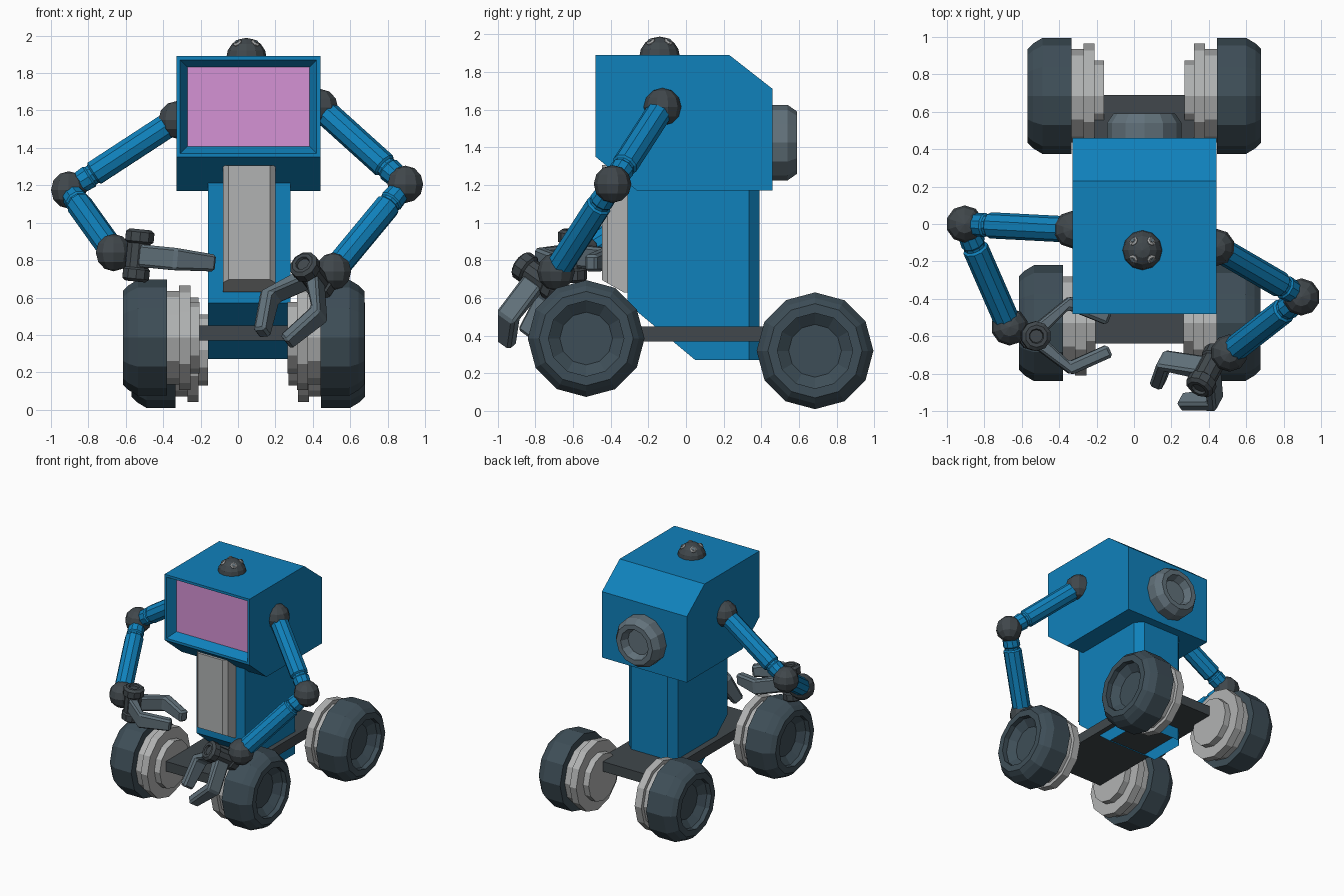
import bpy, bmesh, math
from mathutils import Vector, Matrix

if "Cube" in bpy.data.objects:
    bpy.data.objects.remove(bpy.data.objects["Cube"])


def material(name, rgb):
    m = bpy.data.materials.new(name)
    m.use_nodes = True
    m.diffuse_color = (*rgb, 1)
    m.node_tree.nodes["Principled BSDF"].inputs["Base Color"].default_value = (*rgb, 1)
    return m


BLUE = material("blue paint", (0.005, 0.22, 0.5))
PINK = material("pink screen", (0.66, 0.29, 0.66))
GREY = material("light grey metal", (0.44, 0.45, 0.45))
SLATE = material("slate metal", (0.12, 0.165, 0.195))
RUBBER = material("dark rubber", (0.048, 0.076, 0.096))
CHARCOAL = material("charcoal", (0.052, 0.064, 0.072))


def finish(bm, name, *mats):
    mesh = bpy.data.meshes.new(name)
    bm.to_mesh(mesh)
    bm.free()
    for m in mats:
        mesh.materials.append(m)
    ob = bpy.data.objects.new(name, mesh)
    bpy.context.collection.objects.link(ob)
    return ob


def prism(profile, x0, x1):
    """Side profile of (y, z) points extruded across x."""
    bm = bmesh.new()
    face = bm.faces.new([bm.verts.new((x0, y, z)) for y, z in profile])
    out = bmesh.ops.extrude_face_region(bm, geom=[face])["geom"]
    bmesh.ops.translate(bm, vec=(x1 - x0, 0, 0),
                        verts=[v for v in out if isinstance(v, bmesh.types.BMVert)])
    bmesh.ops.recalc_face_normals(bm, faces=bm.faces)
    return bm


def bevel_upright(bm, y, size):
    """Chamfer the upright edges lying at the given y."""
    edges = [e for e in bm.edges if all(abs(v.co.y - y) < 1e-4 for v in e.verts)
             and abs(e.verts[0].co.z - e.verts[1].co.z) > 0.1]
    bmesh.ops.bevel(bm, geom=edges, offset=size, segments=1, affect='EDGES')


def lathe(name, origin, axis, profile, mat, segs=12):
    """Revolve (distance, radius) points about an axis."""
    bm = bmesh.new()
    rings = []
    for t, r in profile:
        rings.append([bm.verts.new((r * math.cos(a), r * math.sin(a), t))
                      for a in (2 * math.pi * i / segs for i in range(segs))])
    for a, b in zip(rings, rings[1:]):
        for i in range(segs):
            j = (i + 1) % segs
            bm.faces.new((a[i], a[j], b[j], b[i]))
    bm.faces.new(rings[0])
    bm.faces.new(rings[-1])
    bmesh.ops.recalc_face_normals(bm, faces=bm.faces)
    rot = Vector(axis).to_track_quat('Z', 'Y').to_matrix().to_4x4()
    bm.transform(Matrix.Translation(origin) @ rot)
    return finish(bm, name, mat)


def ball(name, centre, radius, mat, segs=10, rings=6):
    bm = bmesh.new()
    bmesh.ops.create_uvsphere(bm, u_segments=segs, v_segments=rings, radius=radius,
                              matrix=Matrix.Translation(centre))
    return finish(bm, name, mat)


# Head with a sunken screen
bm = prism([(-.48, 1.35), (-.26, 1.17), (.46, 1.17), (.46, 1.71), (.23, 1.89), (-.48, 1.89)],
           -.33, .44)
front = min(bm.faces, key=lambda f: f.calc_center_median().y)
bmesh.ops.inset_region(bm, faces=[front], thickness=.028)
bmesh.ops.inset_region(bm, faces=[front], thickness=.055)
for v in front.verts:
    v.co.y += .07
front.material_index = 1
finish(bm, "head", BLUE, PINK)

# Torso, open underneath
bm = prism([(-.31, 1.25), (-.31, .57), (.05, .27), (.39, .27), (.39, 1.25)], -.16, .28)
bevel_upright(bm, .39, .055)
floor = min(bm.faces, key=lambda f: f.calc_center_median().z)
bmesh.ops.delete(bm, geom=[floor], context='FACES_ONLY')
finish(bm, "torso", BLUE)

# Chest panel
bm = prism([(-.25, .63), (-.33, .63), (-.445, .695), (-.445, 1.305), (-.25, 1.305)], -.08, .2)
bevel_upright(bm, -.445, .028)
finish(bm, "chest_panel", GREY)

# Chassis plate
finish(prism([(-.64, .37), (.69, .37), (.69, .45), (-.64, .45)], -.21, .32),
       "chassis_plate", CHARCOAL)

# Rear vent
lathe("rear_vent", (.055, .44, 1.425), (0, 1, 0),
      [(0, .2), (.1, .2), (.15, .165), (.15, .125), (.09, .1)], SLATE)

# Sensor dome with four lenses
dome = Vector((.045, -.14, 1.88))
ball("sensor_dome", dome, .108, CHARCOAL, 12, 8)
for sx in (-1, 1):
    for sy in (-1, 1):
        way = Vector((sx, sy, 1.7))
        lathe("lens_ring", dome, way, [(.08, .024), (.108, .024), (.114, .016)], GREY, 8)
        lathe("lens", dome, way, [(.1, .011), (.118, .011)], SLATE, 8)

# Wheels: outer face x, centre y and z, inward direction
TYRE = [(.085, .14), (.04, .2), (0, .2), (0, .25), (.03, .28), (.08, .31), (.235, .31)]
HUB = [(.23, .25), (.3, .25), (.3, .28), (.36, .28), (.36, .19), (.41, .19)]
for name, x, y, z, way in (("front_right", -.615, -.53, .385, 1), ("rear_right", -.57, .685, .32, 1),
                           ("front_left", .675, -.53, .385, -1), ("rear_left", .68, .685, .32, -1)):
    lathe(name + "_tyre", (x, y, z), (way, 0, 0), TYRE, RUBBER)
    lathe(name + "_hub", (x, y, z), (way, 0, 0), HUB, GREY)


def limb(name, elbow, end):
    """Tube with a groove close to the elbow."""
    d = Vector(end) - Vector(elbow)
    n = d.length
    lathe(name, elbow, d, [(.05, .06), (.13, .066), (.14, .058), (.155, .058),
                           (.165, .07), (n - .04, .07)], BLUE, 10)


def finger(name, frame, side):
    """Bent, tapering claw finger in the hand's own frame."""
    bm = bmesh.new()
    path = [(.02, .03), (.19, .175), (.405, .085)]
    rings = []
    for (x, y), (dx, dy), h in zip(path, [(.65, -.76), (-.15, -1), (-.4, -.9)], (.06, .06, .045)):
        w = .036
        rings.append([bm.verts.new((x + k * w * dx, side * (y + k * w * dy), u * h))
                      for k, u in ((-1, -1), (1, -1), (1, 1), (-1, 1))])
    for a, b in zip(rings, rings[1:]):
        for i in range(4):
            j = (i + 1) % 4
            bm.faces.new((a[i], a[j], b[j], b[i]))
    bm.faces.new(rings[0])
    bm.faces.new(rings[-1])
    bm.transform(frame)
    bmesh.ops.recalc_face_normals(bm, faces=bm.faces)
    ob = finish(bm, name, SLATE)
    mod = ob.modifiers.new("chamfer", 'BEVEL')
    mod.width, mod.segments = .014, 1
    mod.limit_method, mod.angle_limit = 'ANGLE', math.radians(50)


def arm(side, shoulder, elbow, wrist, palm, forward, normal):
    for part, p in (("shoulder", shoulder), ("elbow", elbow), ("wrist", wrist)):
        ball(f"{side}_{part}", p, .1, CHARCOAL)
    limb(side + "_upper_arm", elbow, shoulder)
    limb(side + "_forearm", elbow, wrist)
    f = Vector(forward).normalized()
    n = Vector(normal)
    n = (n - f * n.dot(f)).normalized()
    lathe(side + "_palm", palm, n,
          [(-.14, .055), (-.125, .075), (-.075, .075), (-.065, .065), (.065, .065),
           (.075, .08), (.125, .08), (.14, .06), (.14, .04), (.125, .035)], CHARCOAL, 10)
    frame = Matrix((f, n.cross(f), n)).transposed().to_4x4()
    frame.translation = palm
    for s, label in ((1, "inner"), (-1, "outer")):
        finger(f"{side}_{label}_finger", frame, s)


# Arms and claws
arm("right", (-.33, -.03, 1.55), (-.905, 0, 1.175), (-.665, -.55, .84),
    (-.535, -.6, .825), (1, .02, -.1), (0, 0, 1))
arm("left", (.44, -.125, 1.615), (.895, -.39, 1.205), (.51, -.69, .74),
    (.4, -.78, .71), (-.52, -.3, -.81), (-.47, -.78, .42))
